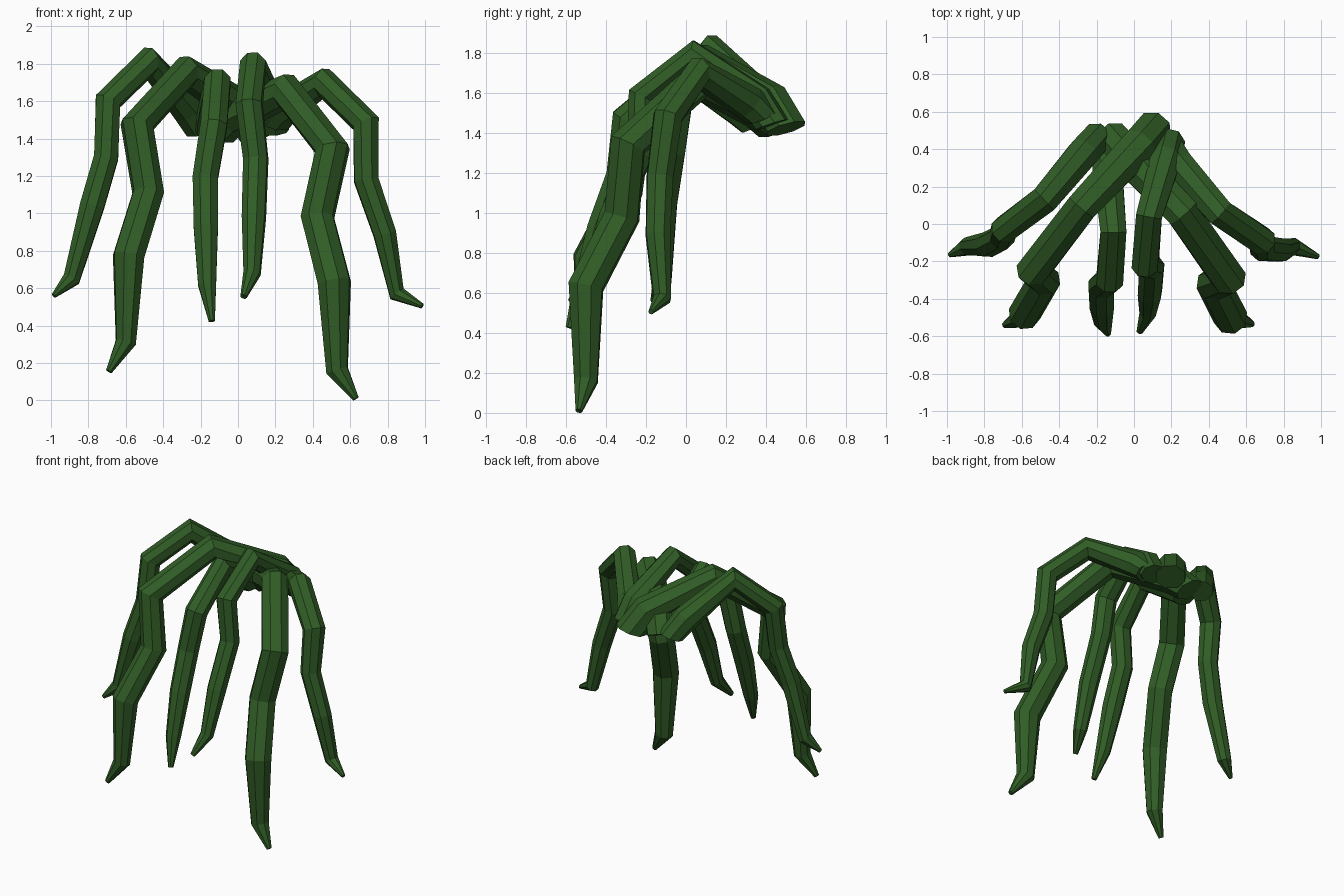
import bpy, bmesh, math
from mathutils import Vector

SIDES = 8

green = bpy.data.materials.new("vine green")
green.diffuse_color = (0.03, 0.108, 0.019, 1)


def tentacle(name, path):
    """Faceted tube through (x, y, z, radius) points, root first, tip last."""
    pts = [Vector(p[:3]) for p in path]
    segs = [(b - a).normalized() for a, b in zip(pts, pts[1:])]
    bm = bmesh.new()
    rings = []
    for i, p in enumerate(pts):
        # Ring plane bisects neighbouring segments; the root end faces downward
        if i == 0:
            t = (segs[0] + Vector((0, 0, 0.9))).normalized()
            ref = Vector((-t.y, t.x, 0)).normalized()
        elif i == len(pts) - 1:
            t = segs[-1]
        else:
            t = (segs[i - 1] + segs[i]).normalized()
        ref = (ref - t * ref.dot(t)).normalized()
        side = t.cross(ref)
        ring = []
        for k in range(SIDES):
            a = 2 * math.pi * (k + 0.5) / SIDES
            ring.append(bm.verts.new(p + (ref * math.cos(a) + side * math.sin(a)) * path[i][3]))
        rings.append(ring)
    for r, s in zip(rings, rings[1:]):
        for k in range(SIDES):
            j = (k + 1) % SIDES
            bm.faces.new((r[k], r[j], s[j], s[k]))
    bm.faces.new(rings[0][::-1])
    bm.faces.new(rings[-1])
    bmesh.ops.recalc_face_normals(bm, faces=bm.faces)
    me = bpy.data.meshes.new(name)
    bm.to_mesh(me)
    bm.free()
    me.materials.append(green)
    bpy.context.collection.objects.link(bpy.data.objects.new(name, me))


# Outer pair
tentacle("outer_left_tentacle", [
    (-.20, .46, 1.44, .085), (-.27, .38, 1.56, .09), (-.48, .13, 1.81, .082),
    (-.695, -.03, 1.60, .075), (-.705, -.07, 1.30, .07), (-.78, -.11, 1.04, .07),
    (-.89, -.12, .65, .05), (-.985, -.165, .56, .014)])
tentacle("outer_right_tentacle", [
    (.20, .38, 1.48, .085), (.24, .31, 1.55, .09), (.46, .06, 1.70, .08),
    (.685, -.09, 1.48, .078), (.685, -.13, 1.18, .07), (.785, -.14, .89, .065),
    (.85, -.12, .57, .047), (.985, -.175, .505, .014)])

# Front pair
tentacle("front_left_tentacle", [
    (.10, .50, 1.42, .105), (.03, .42, 1.55, .105), (-.28, .09, 1.755, .09),
    (-.54, -.25, 1.47, .092), (-.48, -.30, 1.11, .088), (-.585, -.48, .77, .088),
    (-.60, -.50, .31, .058), (-.69, -.54, .155, .018)])
tentacle("front_right_tentacle", [
    (-.11, .45, 1.42, .10), (-.03, .36, 1.52, .105), (.26, .06, 1.655, .095),
    (.505, -.29, 1.34, .096), (.425, -.32, .98, .093), (.515, -.50, .63, .093),
    (.53, -.50, .16, .063), (.63, -.535, .01, .018)])

# Middle pair
tentacle("middle_left_tentacle", [
    (-.15, .35, 1.43, .08), (-.14, .27, 1.51, .085), (-.11, -.04, 1.70, .075),
    (-.13, -.30, 1.47, .077), (-.175, -.33, 1.19, .073), (-.172, -.43, .92, .07),
    (-.165, -.52, .62, .052), (-.14, -.585, .425, .018)])
tentacle("middle_right_tentacle", [
    (.19, .43, 1.44, .085), (.17, .35, 1.56, .09), (.08, .04, 1.79, .075),
    (.06, -.22, 1.58, .075), (.095, -.23, 1.29, .07), (.085, -.37, .98, .067),
    (.075, -.47, .68, .048), (.03, -.575, .555, .018)])
